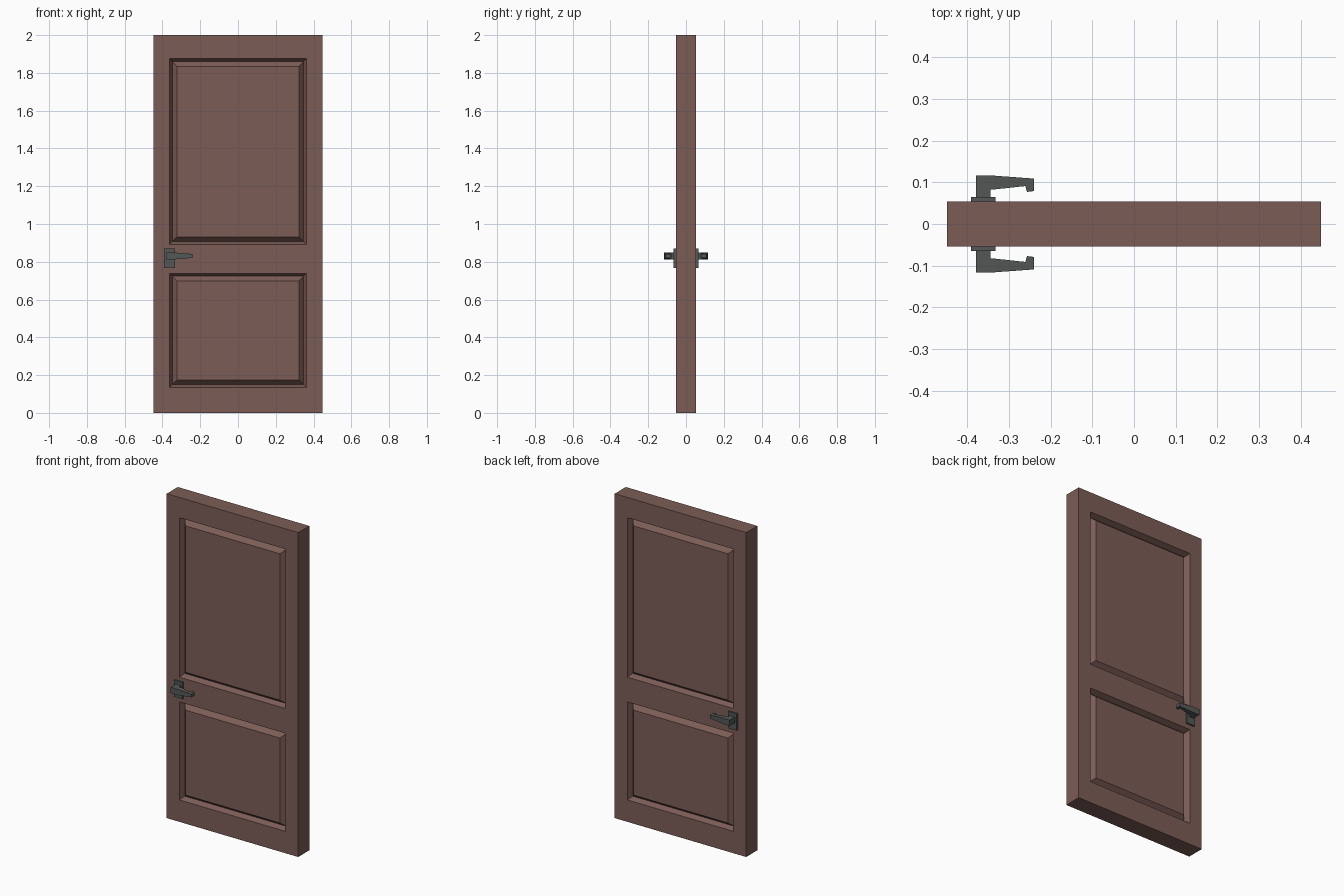
import bpy, bmesh

if "Cube" in bpy.data.objects:
    bpy.data.objects.remove(bpy.data.objects["Cube"])

HW, HT, H = 0.4485, 0.054, 2.0      # half width, half thickness, height
PX = 0.3625                         # half width of the panels


def material(name, rgb):
    m = bpy.data.materials.new(name)
    m.diffuse_color = (*rgb, 1)
    m.use_nodes = True
    m.node_tree.nodes["Principled BSDF"].inputs["Base Color"].default_value = m.diffuse_color
    return m


brown = material("brown_wood", (0.200, 0.107, 0.093))
grey = material("dark_grey_metal", (0.090, 0.097, 0.097))


def finish(bm, name, mat):
    bmesh.ops.recalc_face_normals(bm, faces=bm.faces[:])
    me = bpy.data.meshes.new(name)
    bm.to_mesh(me)
    bm.free()
    me.materials.append(mat)
    ob = bpy.data.objects.new(name, me)
    bpy.context.collection.objects.link(ob)
    return ob


def rect(bm, x0, x1, z0, z1, y):
    return [bm.verts.new((x, y, z)) for x, z in ((x0, z0), (x1, z0), (x1, z1), (x0, z1))]


# Door slab: front and back made of frame cells and grooved raised panels
bm = bmesh.new()
xs = [-HW, -PX, PX, HW]
zs = [0, 0.135, 0.739, 0.892, 1.875, H]
for s in (-1, 1):
    for i in range(3):
        for j in range(5):
            cell = (xs[i], xs[i + 1], zs[j], zs[j + 1])
            ring = rect(bm, *cell, s * HT)
            if i == 1 and j in (1, 3):
                # V groove: sloped wall down, then slope up to the flush field
                for inset, depth in ((0.015, 0.032), (0.040, 0.002)):
                    inner = rect(bm, cell[0] + inset, cell[1] - inset,
                                 cell[2] + inset, cell[3] - inset, s * (HT - depth))
                    for k in range(4):
                        n = (k + 1) % 4
                        bm.faces.new((ring[k], ring[n], inner[n], inner[k]))
                    ring = inner
            bm.faces.new(ring)
bmesh.ops.remove_doubles(bm, verts=bm.verts[:], dist=1e-5)
# Outer edges of the slab
bmesh.ops.bridge_loops(bm, edges=[e for e in bm.edges if e.is_boundary])
finish(bm, "door_slab", brown)

# Lever outline seen from above (x, distance from door centre)
LEVER = [(-0.379, 0.06), (-0.379, 0.116), (-0.335, 0.116), (-0.24, 0.109),
         (-0.24, 0.079), (-0.257, 0.077), (-0.261, 0.091), (-0.335, 0.083),
         (-0.345, 0.082), (-0.345, 0.06)]
CZ = 0.831


def lever(side, name):
    bm = bmesh.new()
    rows = []
    for up in (-1, 1):
        row = []
        for x, y in LEVER:
            t = max(0, (x + 0.335) / 0.095)          # taper towards the tip
            row.append(bm.verts.new((x, side * y, CZ + up * (0.018 - 0.008 * t))))
        # cap split at the fold where the taper starts
        bm.faces.new(row[2:8])
        bm.faces.new(row[:3] + row[7:])
        rows.append(row)
    a, b = rows
    for k in range(len(a)):
        n = (k + 1) % len(a)
        bm.faces.new((a[k], a[n], b[n], b[k]))
    return finish(bm, name, grey)


def plate(side, name):
    bm = bmesh.new()
    bmesh.ops.create_cube(bm, size=1)
    for v in bm.verts:
        v.co = (-0.362 + v.co.x * 0.058, side * (0.059 + v.co.y * 0.012), 0.819 + v.co.z * 0.102)
    return finish(bm, name, grey)


for side, label in ((-1, "front"), (1, "back")):
    plate(side, label + "_handle_plate")
    lever(side, label + "_handle_lever")
